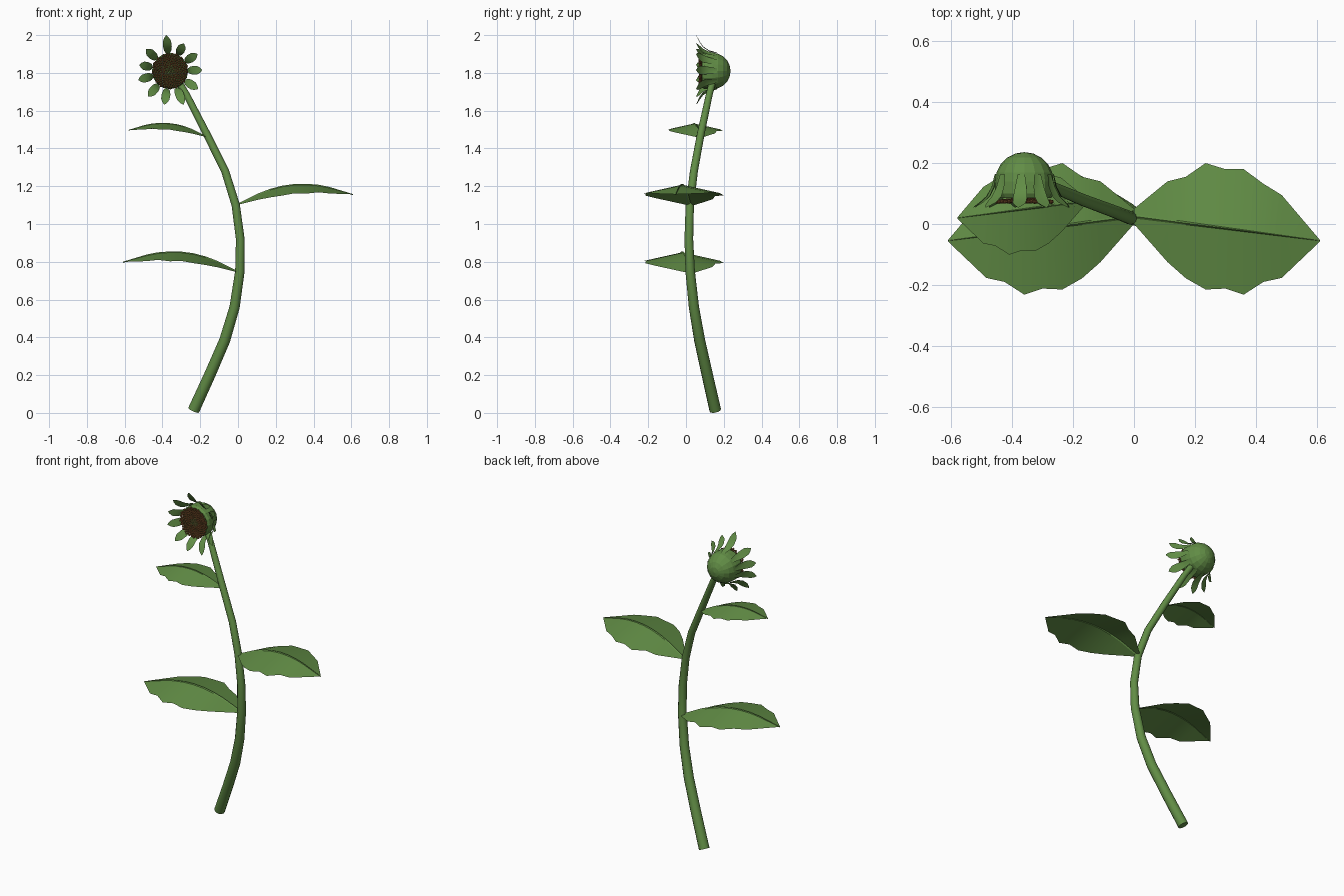
import bpy, bmesh, math
from mathutils import Vector

cube = bpy.data.objects.get("Cube")
if cube:
    bpy.data.objects.remove(cube, do_unlink=True)


def material(name, rgb):
    m = bpy.data.materials.new(name)
    m.use_nodes = True
    m.diffuse_color = (*rgb, 1)
    bsdf = m.node_tree.nodes["Principled BSDF"]
    bsdf.inputs["Base Color"].default_value = (*rgb, 1)
    bsdf.inputs["Roughness"].default_value = 0.8
    return m


GREEN = material("leaf green", (0.12, 0.265, 0.06))
BROWN = material("seed brown", (0.19, 0.08, 0.025))
OLIVE = material("young seed olive", (0.16, 0.14, 0.04))


def finish(bm, name, mats, angle=None):
    mesh = bpy.data.meshes.new(name)
    bm.to_mesh(mesh)
    bm.free()
    for m in mats:
        mesh.materials.append(m)
    ob = bpy.data.objects.new(name, mesh)
    bpy.context.collection.objects.link(ob)
    if angle:
        bpy.ops.object.select_all(action='DESELECT')
        ob.select_set(True)
        bpy.context.view_layer.objects.active = ob
        bpy.ops.object.shade_smooth_by_angle(angle=math.radians(angle))
    return ob


def loft(bm, rows, closed=False):
    """Bridge rows of points with quads."""
    rows = [[bm.verts.new(p) for p in row] for row in rows]
    n = len(rows[0])
    for a, b in zip(rows, rows[1:]):
        for i in range(n if closed else n - 1):
            j = (i + 1) % n
            bm.faces.new((a[i], a[j], b[j], b[i]))
    return rows


# Stem: tapered tube along a bent path (x, y, z, radius)
STEM = [(-0.235, 0.155, 0.014, 0.031), (-0.15, 0.113, 0.2, 0.03),
        (-0.07, 0.072, 0.385, 0.029), (-0.018, 0.042, 0.56, 0.027),
        (0.01, 0.022, 0.75, 0.025), (0.012, 0.015, 0.92, 0.023),
        (-0.012, 0.02, 1.1, 0.022), (-0.068, 0.042, 1.28, 0.021),
        (-0.165, 0.078, 1.475, 0.02), (-0.27, 0.122, 1.68, 0.018),
        (-0.335, 0.15, 1.79, 0.018)]
SIDES = 12
pts = [Vector(p[:3]) for p in STEM]
rings = []
for i, p in enumerate(pts):
    tangent = (pts[min(i + 1, len(pts) - 1)] - pts[max(i - 1, 0)]).normalized()
    u = Vector((0, 1, 0)).cross(tangent).normalized()
    v = tangent.cross(u)
    ring = []
    for k in range(SIDES):
        a = math.tau * k / SIDES
        ring.append(p + (u * math.cos(a) + v * math.sin(a)) * STEM[i][3])
    rings.append(ring)
bm = bmesh.new()
rows = loft(bm, rings, closed=True)
bm.faces.new(list(reversed(rows[0])))
bm.faces.new(rows[-1])
finish(bm, "stem", [GREEN], 40)

# Leaf stations: distance out, rib height, back edge y, front edge y
LEAF = [(0, 0, 0.05, 0), (0.11, 0.055, 0.14, -0.125),
        (0.17, 0.078, 0.155, -0.178), (0.235, 0.095, 0.2, -0.215),
        (0.3, 0.104, 0.18, -0.212), (0.36, 0.105, 0.18, -0.232),
        (0.425, 0.1, 0.132, -0.19), (0.485, 0.088, 0.095, -0.177),
        (0.61, 0.05, -0.052, -0.058)]


def leaf(name, base, side, scale):
    bm = bmesh.new()
    rows = []
    for d, h, back, front in LEAF:
        rib = 0.025 - 0.131 * d
        w = 0.007 * (1 - d / 0.65)
        row = []
        for y, z in ((back, h - 0.25 * (back - rib)), (rib + w, h - 0.006),
                     (rib, h), (rib - w, h - 0.006),
                     (front, h - 0.25 * (rib - front))):
            row.append(Vector(base) + Vector((side * d, y, z)) * scale)
        rows.append(row)
    loft(bm, rows)
    # Turn the upper side outward
    bm.normal_update()
    down = [f for f in bm.faces if f.normal.z < 0]
    bmesh.ops.reverse_faces(bm, faces=down)
    finish(bm, name, [GREEN], 25)


leaf("lower_leaf", (0, 0, 0.75), -1, 1)
leaf("middle_leaf", (0, 0, 1.108), 1, 1)
leaf("upper_leaf", (-0.165, 0.057, 1.464), -1, 0.68)

# Flower head: rounded cup turned about the y axis
CX, CZ, R = -0.36, 1.81, 0.096


def polar(r, a, y):
    return Vector((CX + r * math.cos(a), y, CZ + r * math.sin(a)))


profile = [(0.001, 0.085), (0.088, 0.085), (R, 0.1), (R, 0.14)]
for k in range(1, 6):
    a = math.radians(18 * k)
    profile.append((max(R * math.cos(a), 0.001), 0.14 + R * math.sin(a)))
bm = bmesh.new()
loft(bm, [[polar(r, math.tau * k / 16, y) for k in range(16)]
          for r, y in profile], closed=True)
bmesh.ops.remove_doubles(bm, verts=bm.verts, dist=0.002)
bmesh.ops.recalc_face_normals(bm, faces=bm.faces)
finish(bm, "flower_cup", [GREEN])

# Seeds in a sunflower spiral, olive at the centre
bm = bmesh.new()
COUNT = 190
for i in range(COUNT):
    r = 0.093 * math.sqrt((i + 0.5) / COUNT)
    spot = polar(r, i * math.radians(137.508), 0.08 - 0.008 * (r / R) ** 2)
    first = len(bm.faces)
    made = bmesh.ops.create_icosphere(bm, subdivisions=1, radius=0.0073)
    bmesh.ops.translate(bm, verts=made["verts"], vec=spot)
    bm.faces.ensure_lookup_table()
    for f in bm.faces[first:]:
        f.material_index = 1 if r < 0.025 else 0
finish(bm, "seeds", [BROWN, OLIVE])

# Sepals: pointed folded blades curling forward and outward to these tips
TIPS = [(-0.38, 2.0), (-0.287, 1.955), (-0.215, 1.9), (-0.19, 1.815),
        (-0.212, 1.715), (-0.288, 1.632), (-0.39, 1.632), (-0.475, 1.675),
        (-0.527, 1.762), (-0.522, 1.843), (-0.487, 1.925)]
# Fraction of the reach, depth, half width
BLADE = [(0, 0.165, 0.012), (0.1, 0.125, 0.019), (0.3, 0.095, 0.023),
         (0.6, 0.075, 0.022), (0.82, 0.064, 0.013), (1, 0.054, 0.001)]
bm = bmesh.new()
for x, z in TIPS:
    a = math.atan2(z - CZ, x - CX)
    reach = math.hypot(z - CZ, x - CX) - 0.094
    across = Vector((-math.sin(a), 0, math.cos(a)))
    rows = []
    for t, y, w in BLADE:
        mid = polar(0.094 + t * reach, a, y)
        lift = polar(0.25 * w, a, 0) - polar(0, a, 0) - Vector((0, 0.2 * w, 0))
        rows.append([mid - across * w + lift, mid, mid + across * w + lift])
    loft(bm, rows)
finish(bm, "sepals", [GREEN], 40)
